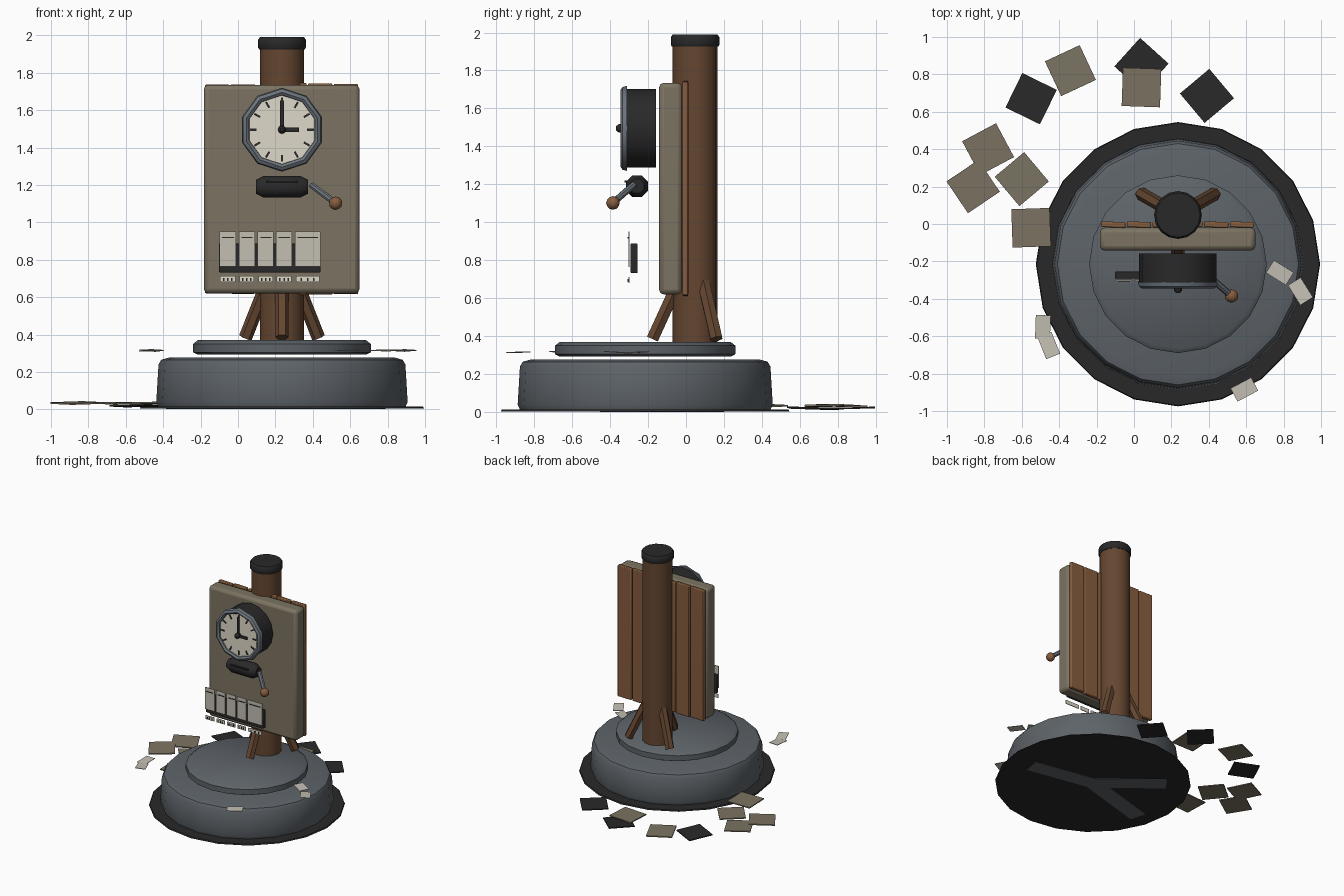
import bpy, bmesh, math, random
from mathutils import Vector, Matrix, Euler

random.seed(4)
if "Cube" in bpy.data.objects:
    bpy.data.objects.remove(bpy.data.objects["Cube"])


def material(name, r, g, b):
    m = bpy.data.materials.new(name)
    m.use_nodes = True
    m.diffuse_color = (r, g, b, 1)
    bsdf = m.node_tree.nodes["Principled BSDF"]
    bsdf.inputs["Base Color"].default_value = (r, g, b, 1)
    bsdf.inputs["Roughness"].default_value = 0.8
    return m


SLATE = material("slate grey", 0.11, 0.125, 0.14)
BLACK = material("soot black", 0.022, 0.022, 0.023)
KHAKI = material("khaki", 0.20, 0.172, 0.122)
BARK = material("dark wood", 0.13, 0.062, 0.03)
PLANK = material("light wood", 0.24, 0.11, 0.048)
CREAM = material("cream", 0.73, 0.69, 0.58)
PAPER = material("paper", 0.55, 0.52, 0.45)
STEEL = material("steel", 0.15, 0.175, 0.20)

AXIS_Z = Matrix.Identity(4)
AXIS_Y = Matrix.Rotation(math.radians(-90), 4, "X")
AXIS_X = Matrix.Rotation(math.radians(90), 4, "Y")


def finish(name, bm, mat, smooth=True, bevel=0):
    bmesh.ops.recalc_face_normals(bm, faces=bm.faces)
    me = bpy.data.meshes.new(name)
    bm.to_mesh(me)
    bm.free()
    me.materials.append(mat)
    ob = bpy.data.objects.new(name, me)
    bpy.context.collection.objects.link(ob)
    if bevel:
        mod = ob.modifiers.new("bevel", "BEVEL")
        mod.width, mod.segments = bevel, 2
    if smooth:
        bpy.ops.object.select_all(action="DESELECT")
        ob.select_set(True)
        bpy.context.view_layer.objects.active = ob
        bpy.ops.object.shade_smooth_by_angle(angle=math.radians(40))


def lathe(name, mat, profile, sides, centre=(0, 0, 0), axis=AXIS_Z, ring=False, turn=0.0):
    """Turn (radius, height) points about an axis; ring closes the profile."""
    bm = bmesh.new()
    place = Matrix.Translation(centre) @ axis
    angles = [math.tau * (i + turn) / sides for i in range(sides)]
    loops = [[bm.verts.new(place @ Vector((r * math.cos(a), r * math.sin(a), h))) for a in angles]
             for r, h in profile]
    pairs = list(zip(loops, loops[1:]))
    if ring:
        pairs.append((loops[-1], loops[0]))
    else:
        bm.faces.new(loops[0])
        bm.faces.new(loops[-1])
    for low, high in pairs:
        for i in range(sides):
            j = (i + 1) % sides
            bm.faces.new((low[i], low[j], high[j], high[i]))
    finish(name, bm, mat)


def box(name, mat, centre, size, rot=(0, 0, 0), bevel=0):
    bm = bmesh.new()
    turn = Euler([math.radians(a) for a in rot]).to_matrix().to_4x4()
    m = Matrix.Translation(centre) @ turn @ Matrix.Diagonal((*size, 1))
    bmesh.ops.create_cube(bm, size=1, matrix=m)
    finish(name, bm, mat, bool(bevel), bevel)


def span(name, mat, x0, x1, y0, y1, z0, z1, bevel=0):
    box(name, mat, ((x0 + x1) / 2, (y0 + y1) / 2, (z0 + z1) / 2),
        (x1 - x0, y1 - y0, z1 - z0), bevel=bevel)


def rod(name, mat, a, b, r, sides=8):
    a, b = Vector(a), Vector(b)
    axis = (b - a).to_track_quat("Z", "Y").to_matrix().to_4x4()
    lathe(name, mat, [(r, 0), (r, (b - a).length)], sides, a, axis)


# Round stepped base
CX, CY = 0.235, -0.215
base = (CX, CY, 0)
lathe("ground_disc", BLACK, [(0.76, 0.004), (0.755, 0.014)], 20, base)
lathe("plinth", SLATE, [(0.66, 0.012), (0.672, 0.04), (0.66, 0.24), (0.645, 0.265), (0.6, 0.278)], 20, base)
lathe("upper_step", SLATE, [(0.45, 0.292), (0.475, 0.305), (0.475, 0.35), (0.45, 0.37)], 20, base)

# Flat strips under the disc
for x, y in ((0.54, -0.1), (-0.6, -0.17), (-0.44, 0.36)):
    box("underside_strip", SLATE, (CX + x / 2, CY + y / 2, 0.003),
        (math.hypot(x, y), 0.14, 0.004), (0, 0, math.degrees(math.atan2(y, x))))

# Post, cap and three braces
PY = 0.048
lathe("post", BARK, [(0.118, 0.33), (0.118, 1.93)], 16, (CX, PY, 0))
lathe("post_cap", BLACK, [(0.122, 1.925), (0.128, 1.935), (0.128, 1.975), (0.118, 1.99)], 16, (CX, PY, 0))
for deg in (-90, 30, 150):
    c, s = math.cos(math.radians(deg)), math.sin(math.radians(deg))
    rod("brace", BARK, (CX + 0.225 * c, PY + 0.225 * s, 0.385),
        (CX + 0.09 * c, PY + 0.09 * s, 0.68), 0.036, 6)

# Board backed with upright planks
span("board", KHAKI, -0.183, 0.65, -0.142, -0.02, 0.62, 1.735, bevel=0.025)
COUNT = 6
width = 0.826 / COUNT
for i in range(COUNT):
    box("back_plank", PLANK, (-0.18 + width * (i + 0.5), -0.003, 1.178),
        (width - 0.008, 0.03, 1.11 + random.uniform(0, 0.025)), (0, 0, random.uniform(-3, 3)), bevel=0.006)

# Clock
CZ = 1.495
clock = (CX, 0, CZ)
lathe("clock_housing", BLACK, [(0.207, -0.315), (0.207, -0.158)], 16, clock, AXIS_Y)
lathe("clock_bezel", STEEL, [(0.182, -0.31), (0.185, -0.335), (0.2, -0.346), (0.218, -0.335), (0.224, -0.31)],
      10, clock, AXIS_Y, ring=True, turn=0.5)
lathe("clock_face", CREAM, [(0.19, -0.325), (0.19, -0.31)], 20, clock, AXIS_Y)
for a in range(0, 360, 30):
    x, z = math.sin(math.radians(a)), math.cos(math.radians(a))
    box("hour_mark", BLACK, (CX + 0.153 * x, -0.327, CZ + 0.153 * z), (0.011, 0.006, 0.036), (0, a, 0))
span("minute_hand", BLACK, CX - 0.01, CX + 0.01, -0.338, -0.331, CZ - 0.01, CZ + 0.155)
span("hour_hand", BLACK, CX - 0.01, CX + 0.09, -0.345, -0.339, CZ - 0.012, CZ + 0.012)
lathe("hand_hub", BLACK, [(0.01, -0.37), (0.022, -0.355), (0.022, -0.325)], 8, clock, AXIS_Y)

# Rounded ticket slot with a crank lever
lathe("slot_body", BLACK, [(0.04, -0.14), (0.062, -0.1), (0.062, 0.1), (0.04, 0.14)], 8,
      (CX, -0.258, 1.19), AXIS_X, turn=0.5)
span("slot_lip", BLACK, 0.15, 0.32, -0.325, -0.31, 1.21, 1.22)
tip = (0.522, -0.385, 1.102)
rod("lever_arm", STEEL, (0.395, -0.275, 1.198), tip, 0.018)
knob = bmesh.new()
bmesh.ops.create_icosphere(knob, subdivisions=2, radius=0.036, matrix=Matrix.Translation(tip))
finish("lever_knob", knob, PLANK)

# Card tray, cards and labels
span("card_tray", BLACK, -0.102, 0.442, -0.292, -0.255, 0.732, 0.888, bevel=0.005)
for x0, x1 in ((-0.1, -0.01), (0.005, 0.09), (0.105, 0.19), (0.202, 0.29), (0.305, 0.44)):
    span("card", PAPER, x0, x1, -0.304, -0.298, 0.765, 0.952)
    span("card_heading", BLACK, x0 + 0.014, x1 - 0.012, -0.307, -0.303, 0.915, 0.922)
    span("label", CREAM, x0 + 0.004, x1 - 0.004, -0.304, -0.298, 0.68, 0.712)
    for k in range(3):
        x = x0 + (x1 - x0) * (k + 1) / 4
        span("label_mark", BLACK, x - 0.004, x + 0.004, -0.307, -0.303, 0.685, 0.702)

# Loose square tiles on the ground: x, y, turn, colour
TILES = ((-0.55, 0.67, -26, BLACK), (-0.34, 0.82, 25, KHAKI), (0.04, 0.85, -42, BLACK),
         (0.04, 0.73, -2, KHAKI), (0.39, 0.685, 40, BLACK), (-0.78, 0.4, 28, KHAKI),
         (-0.86, 0.2, 34, KHAKI), (-0.6, 0.24, 40, KHAKI), (-0.55, -0.02, 2, KHAKI))
for x, y, turn, mat in TILES:
    lift = 0.034 if mat is KHAKI else 0.02
    box("loose_tile", mat, (x, y, lift), (0.205, 0.205, 0.009),
        (random.uniform(-2, 2), random.uniform(-2, 2), turn))

# Scattered slips of paper
for x, y, turn in ((-0.487, -0.55, 88), (-0.455, -0.65, 112), (0.59, -0.885, 28),
                   (0.78, -0.26, -32), (0.89, -0.36, 122)):
    box("paper_slip", PAPER, (x, y, 0.315), (0.125, 0.08, 0.004),
        (random.uniform(-4, 4), random.uniform(-4, 4), turn))
